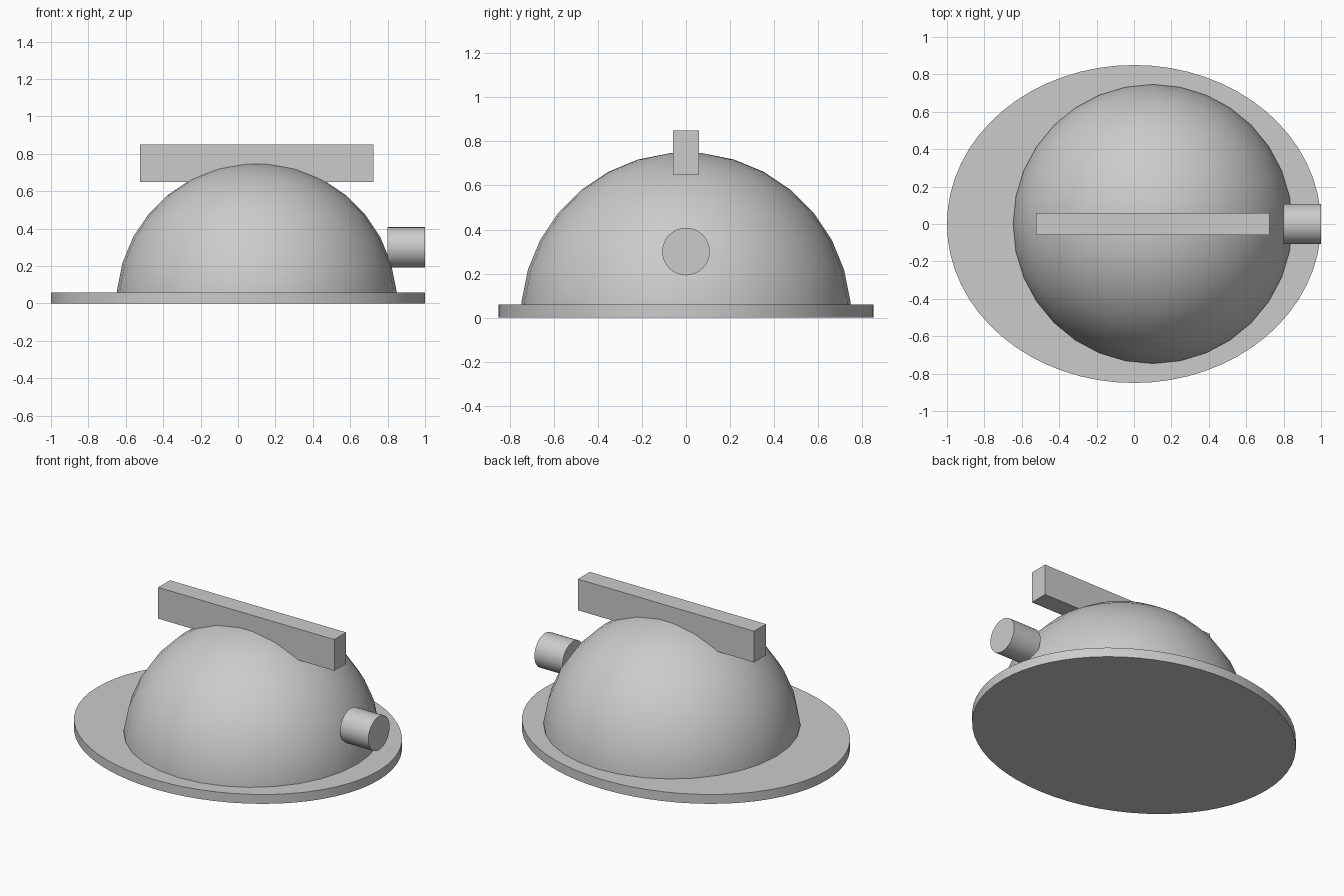
import bpy
from math import sin, cos, pi, radians

if "Cube" in bpy.data.objects:
    bpy.data.objects.remove(bpy.data.objects["Cube"], do_unlink=True)

grey = bpy.data.materials.new("plain_grey")
grey.use_nodes = True
colour = (0.6, 0.6, 0.6, 1)
grey.diffuse_color = colour
grey.node_tree.nodes["Principled BSDF"].inputs["Base Color"].default_value = colour


def finish(name, smooth=True):
    obj = bpy.context.object
    obj.name = name
    obj.data.name = name
    obj.data.materials.append(grey)
    bpy.ops.object.transform_apply(location=False, rotation=True, scale=True)
    if smooth:
        bpy.ops.object.shade_smooth_by_angle(angle=radians(30))
    return obj


# Oval base plate
bpy.ops.mesh.primitive_cylinder_add(vertices=64, radius=1, depth=0.06, location=(0, 0, 0.03))
bpy.context.object.scale = (1, 0.85, 1)
finish("base_plate")

# Faceted dome: stacked rings with a small flat cap, starting inside the plate
SIDES, RADIUS, STEP = 32, 0.75, pi / 16
profile = [(RADIUS * cos(STEP / 2), 0.01)]
profile += [(RADIUS * cos(STEP * (k + 0.5)), RADIUS * sin(STEP * (k + 0.5))) for k in range(8)]
verts = [(r * cos(2 * pi * i / SIDES), r * sin(2 * pi * i / SIDES), z)
         for r, z in profile for i in range(SIDES)]
faces = [(j * SIDES + i, j * SIDES + (i + 1) % SIDES,
          (j + 1) * SIDES + (i + 1) % SIDES, (j + 1) * SIDES + i)
         for j in range(len(profile) - 1) for i in range(SIDES)]
faces.append(tuple(range(len(verts) - SIDES, len(verts))))
faces.append(tuple(reversed(range(SIDES))))
mesh = bpy.data.meshes.new("dome")
mesh.from_pydata(verts, [], faces)
dome = bpy.data.objects.new("dome", mesh)
dome.location = (0.1, 0, 0)
bpy.context.collection.objects.link(dome)
bpy.ops.object.select_all(action="DESELECT")
bpy.context.view_layer.objects.active = dome
dome.select_set(True)
finish("dome")

# Bar across the top
bpy.ops.mesh.primitive_cube_add(size=1, location=(0.1, 0, 0.75))
bpy.context.object.scale = (1.25, 0.12, 0.2)
finish("top_bar", smooth=False)

# Round knob on the left side
bpy.ops.mesh.primitive_cylinder_add(vertices=32, radius=0.108, depth=0.2,
                                    location=(0.9, 0, 0.3), rotation=(0, pi / 2, 0))
finish("side_knob")
